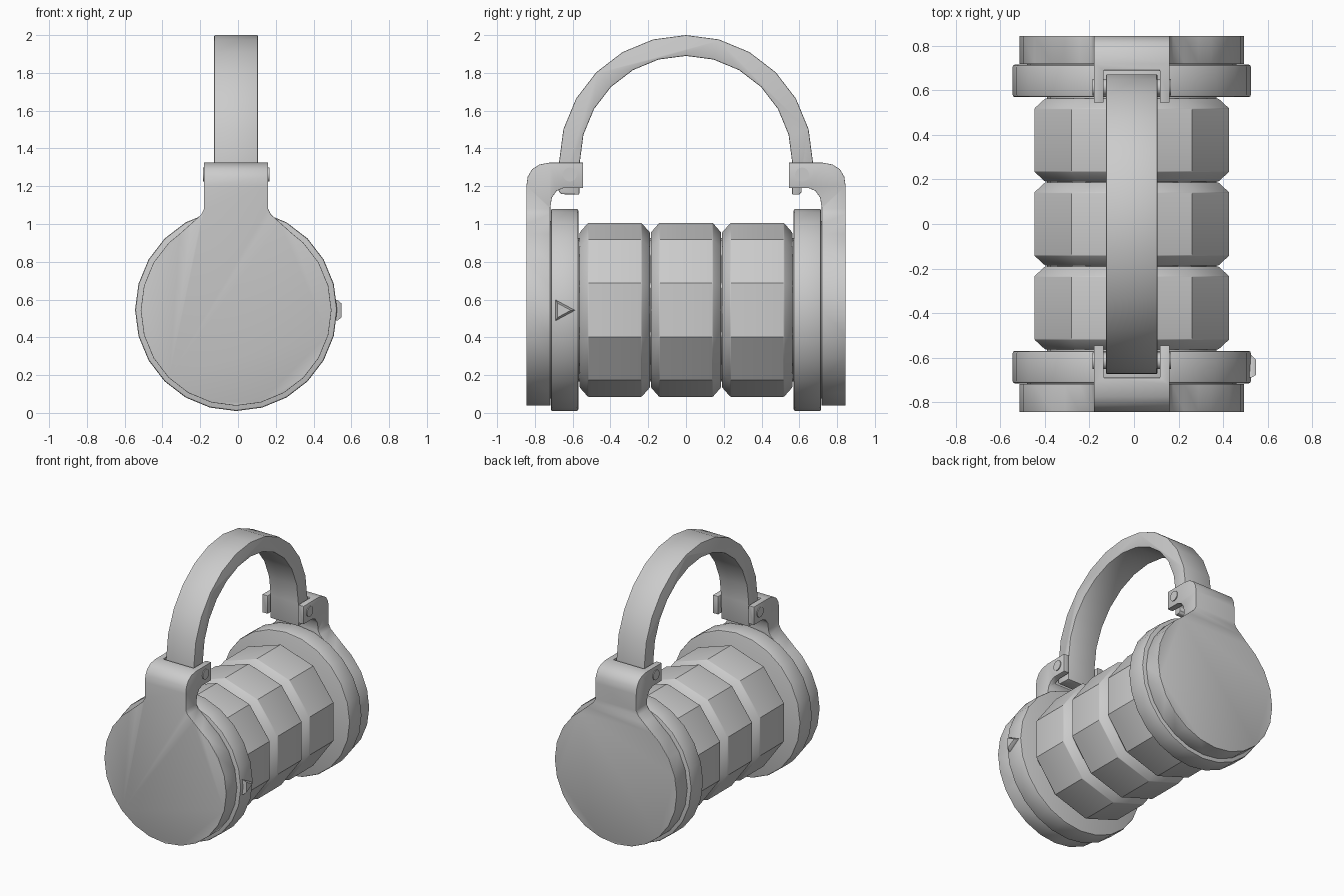
import bpy, bmesh, math

if "Cube" in bpy.data.objects:
    bpy.data.objects.remove(bpy.data.objects["Cube"])

CX, CZ = -0.01, 0.545      # lock axis (runs along y)


def finish(name, bm, bevel=0.0):
    bmesh.ops.recalc_face_normals(bm, faces=bm.faces)
    me = bpy.data.meshes.new(name)
    bm.to_mesh(me)
    bm.free()
    ob = bpy.data.objects.new(name, me)
    bpy.context.collection.objects.link(ob)
    if bevel:
        add_bevel(ob, bevel)
    smooth(ob)
    return ob


def activate(ob):
    bpy.ops.object.select_all(action='DESELECT')
    ob.select_set(True)
    bpy.context.view_layer.objects.active = ob


def smooth(ob):
    activate(ob)
    bpy.ops.object.shade_smooth_by_angle(angle=math.radians(33))


def add_bevel(ob, width):
    m = ob.modifiers.new("bevel", 'BEVEL')
    m.width, m.segments = width, 2
    m.limit_method, m.angle_limit = 'ANGLE', math.radians(40)
    activate(ob)
    bpy.ops.object.modifier_apply(modifier=m.name)


def skin(name, loops, bevel=0.0):
    """Join equal-length point loops into a capped solid."""
    bm = bmesh.new()
    rows = [[bm.verts.new(p) for p in lp] for lp in loops]
    n = len(rows[0])
    for a, b in zip(rows, rows[1:]):
        for i in range(n):
            j = (i + 1) % n
            bm.faces.new((a[i], a[j], b[j], b[i]))
    bm.faces.new(rows[0])
    bm.faces.new(rows[-1])
    return finish(name, bm, bevel)


def lathe_y(name, profile, sides, bevel=0.0):
    """Turned part about the lock axis; profile = (y, radius)."""
    ang = [math.pi / 2 + 2 * math.pi * i / sides for i in range(sides)]
    return skin(name, [[(CX + r * math.cos(a), y, CZ + r * math.sin(a)) for a in ang]
                       for y, r in profile], bevel)


def extrude_x(name, yz, x0, x1, bevel=0.0):
    return skin(name, [[(CX + x, y, z) for y, z in yz] for x in (x0, x1)], bevel)


def extrude_y(name, xz, y0, y1, bevel=0.0):
    return skin(name, [[(CX + x, y, z) for x, z in xz] for y in (y0, y1)], bevel)


def boolean(ob, cutter, op):
    m = ob.modifiers.new("bool", 'BOOLEAN')
    m.operation, m.object, m.solver = op, cutter, 'EXACT'
    activate(ob)
    bpy.ops.object.modifier_apply(modifier=m.name)
    bpy.data.objects.remove(cutter)


# Inner core and three ten-sided dials
lathe_y("core", [(-0.6, 0.38), (0.6, 0.38)], 24)
for i in (-1, 0, 1):
    c = i * 0.377
    lathe_y(f"dial_{i + 2}", [(c - 0.186, 0.41), (c - 0.142, 0.46),
                              (c + 0.142, 0.46), (c + 0.186, 0.41)], 10, 0.004)

# Front outline of an end plate: disc with a flared neck on top
outline = [(0.17, 1.45), (0.17, 1.08), (0.185, 1.05), (0.235, 1.005), (0.30, 0.947)]
outline += [(0.505 * math.sin(a), 0.543 + 0.505 * math.cos(a))
            for a in (math.radians(15 * k) for k in range(3, 12))]
outline = outline + [(0, 0.038)] + [(-x, z) for x, z in reversed(outline)]

# Side section of an end plate: upright wall curling inward
section = [(0.845, 0), (0.845, 1.20), (0.838, 1.25), (0.815, 1.29), (0.775, 1.315),
           (0.72, 1.325), (0.545, 1.325), (0.545, 1.19), (0.65, 1.19), (0.685, 1.175),
           (0.71, 1.14), (0.718, 1.09), (0.718, 0)]

for s, end in ((-1, "front"), (1, "back")):
    # End flange and end plate with slotted hinge lugs
    lathe_y(f"{end}_flange", [(s * 0.57, 0.535), (s * 0.716, 0.535)], 24, 0.01)
    lathe_y(f"{end}_spacer", [(s * 0.70, 0.47), (s * 0.73, 0.47)], 24)
    plate = extrude_y(f"{end}_plate", outline, s * 0.5, s * 0.9)
    boolean(plate, extrude_x("section", [(s * y, z) for y, z in section], -0.6, 0.6), 'INTERSECT')
    slot = [(s * y, z) for y, z in ((0.5, 1.1), (0.69, 1.1), (0.69, 1.4), (0.5, 1.4))]
    boolean(plate, extrude_x("slot", slot, -0.126, 0.126), 'DIFFERENCE')
    add_bevel(plate, 0.009)
    smooth(plate)
    # Hinge pin
    pin = [(s * 0.615 + 0.037 * math.cos(k * math.pi / 8),
            1.262 + 0.037 * math.sin(k * math.pi / 8)) for k in range(16)]
    extrude_x(f"{end}_hinge_pin", pin, -0.176, 0.176)

# Shackle: half ring with two legs, latch notch in the back leg
arc = [math.radians(15 * k) for k in range(13)]
shackle = [(0.672 * math.cos(a), 1.328 + 0.672 * math.sin(a)) for a in arc]
shackle += [(-0.675, 1.175), (-0.66, 1.158), (-0.565, 1.155)]
shackle += [(0.562 * math.cos(a), 1.328 + 0.562 * math.sin(a)) for a in reversed(arc)]
shackle += [(0.562, 1.155), (0.60, 1.155), (0.612, 1.17), (0.612, 1.20), (0.672, 1.225)]
extrude_x("shackle", shackle, -0.116, 0.116, 0.006)

# Raised triangular index mark on the front flange
mark = [(-0.69, 0.598), (-0.69, 0.488), (-0.588, 0.543)]
my, mz = -0.656, 0.543
skin("index_mark", [[(x, my + (y - my) * k, mz + (z - mz) * k) for y, z in mark]
                    for x, k in ((0.50, 1.0), (0.527, 1.0), (0.547, 0.68))])
